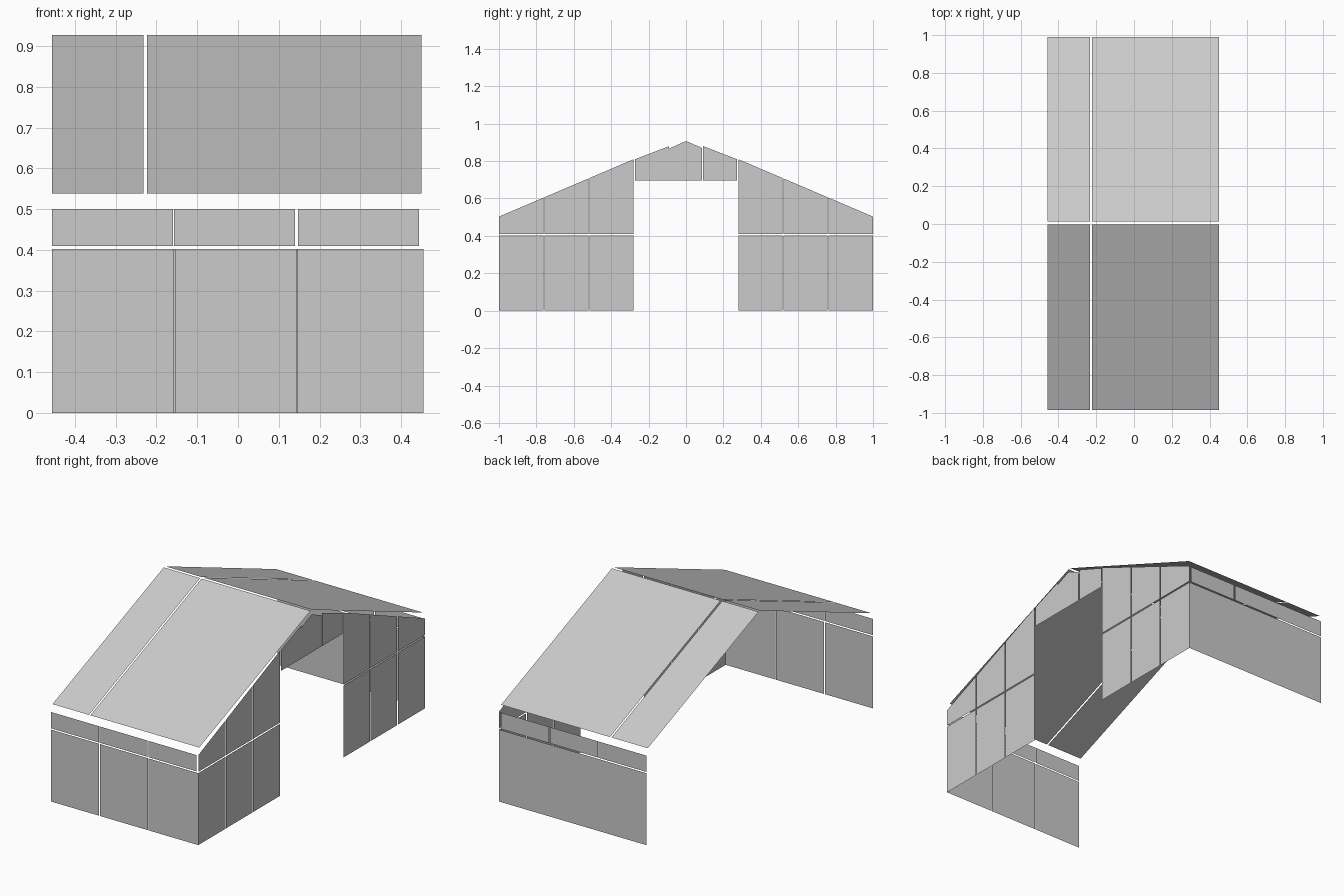
import bpy
from mathutils import Vector

cube = bpy.data.objects.get("Cube")
if cube:
    bpy.data.objects.remove(cube, do_unlink=True)

grey = bpy.data.materials.new("panel_grey")
grey.use_nodes = True
colour = (0.6, 0.6, 0.6, 1)
grey.diffuse_color = colour
grey.node_tree.nodes["Principled BSDF"].inputs["Base Color"].default_value = colour


def sheet(name, corners, outward):
    """One thin sheet panel, its face turned to the outward direction."""
    a, b, c = (Vector(p) for p in corners[:3])
    if (b - a).cross(c - b).dot(Vector(outward)) < 0:
        corners = corners[::-1]
    mesh = bpy.data.meshes.new(name)
    mesh.from_pydata(corners, [], [tuple(range(len(corners)))])
    mesh.materials.append(grey)
    ob = bpy.data.objects.new(name, mesh)
    bpy.context.collection.objects.link(ob)
    return ob


LEFT_X = 0.455
RAIL_LOW, RAIL_HIGH = 0.402, 0.409
EAVE, APEX = 0.503, 0.907


def gable_top(y):
    """Height of the sloping gable edge above the side panels."""
    return EAVE + (1 - abs(y)) * 0.426


# Long walls: a tall lower row and a low upper row of three panels each
lower_cols = [(-0.457, -0.158), (-0.154, 0.143), (0.146, 0.455)]
upper_cols = [(-0.457, -0.159), (-0.157, 0.14), (0.147, 0.444)]
for side, y in (("front", -1), ("back", 1)):
    for row, cols, z0, z1 in (("lower", lower_cols, 0, RAIL_LOW),
                              ("upper", upper_cols, RAIL_HIGH, 0.5)):
        for i, (x0, x1) in enumerate(cols):
            if side == "back" and row == "lower" and i < 2:
                x1 = cols[i + 1][0]
            sheet(f"{side}_wall_{row}_{i + 1}",
                  [(x0, y, z0), (x1, y, z0), (x1, y, z1), (x0, y, z1)], (0, y, 0))

# Gable end: three columns on each side of the doorway
for side, s in (("front", -1), ("back", 1)):
    for i, (a, b) in enumerate([(1, 0.761), (0.756, 0.522), (0.517, 0.28)]):
        y0, y1 = s * a, s * b
        for row, z0, t0, t1 in (("lower", 0, RAIL_LOW, RAIL_LOW),
                                ("upper", RAIL_HIGH, gable_top(y0), gable_top(y1))):
            sheet(f"gable_{side}_{row}_{i + 1}",
                  [(LEFT_X, y0, z0), (LEFT_X, y1, z0),
                   (LEFT_X, y1, t1), (LEFT_X, y0, t0)], (1, 0, 0))

# Panels over the doorway
HEAD = 0.695
for side, y0, y1 in (("front", -0.272, -0.09), ("back", 0.272, 0.091)):
    sheet(f"door_header_{side}",
          [(LEFT_X, y0, HEAD), (LEFT_X, y1, HEAD),
           (LEFT_X, y1, 0.88), (LEFT_X, y0, 0.81)], (1, 0, 0))
sheet("door_header_peak",
      [(LEFT_X, -0.09, HEAD), (LEFT_X, 0.086, HEAD), (LEFT_X, 0.086, 0.87),
       (LEFT_X, 0, APEX), (LEFT_X, -0.09, 0.867)], (1, 0, 0))

# Roof slopes, open along the ridge and clear of the walls at the eaves
for side, ridge, eave in (("front", -0.003, -0.985), ("back", 0.012, 0.99)):
    for i, (x0, x1) in enumerate([(-0.457, -0.232), (-0.223, 0.226), (0.226, 0.45)]):
        sheet(f"roof_{side}_{i + 1}",
              [(x0, eave, 0.538), (x1, eave, 0.538),
               (x1, ridge, 0.927), (x0, ridge, 0.927)], (0, 0, 1))
